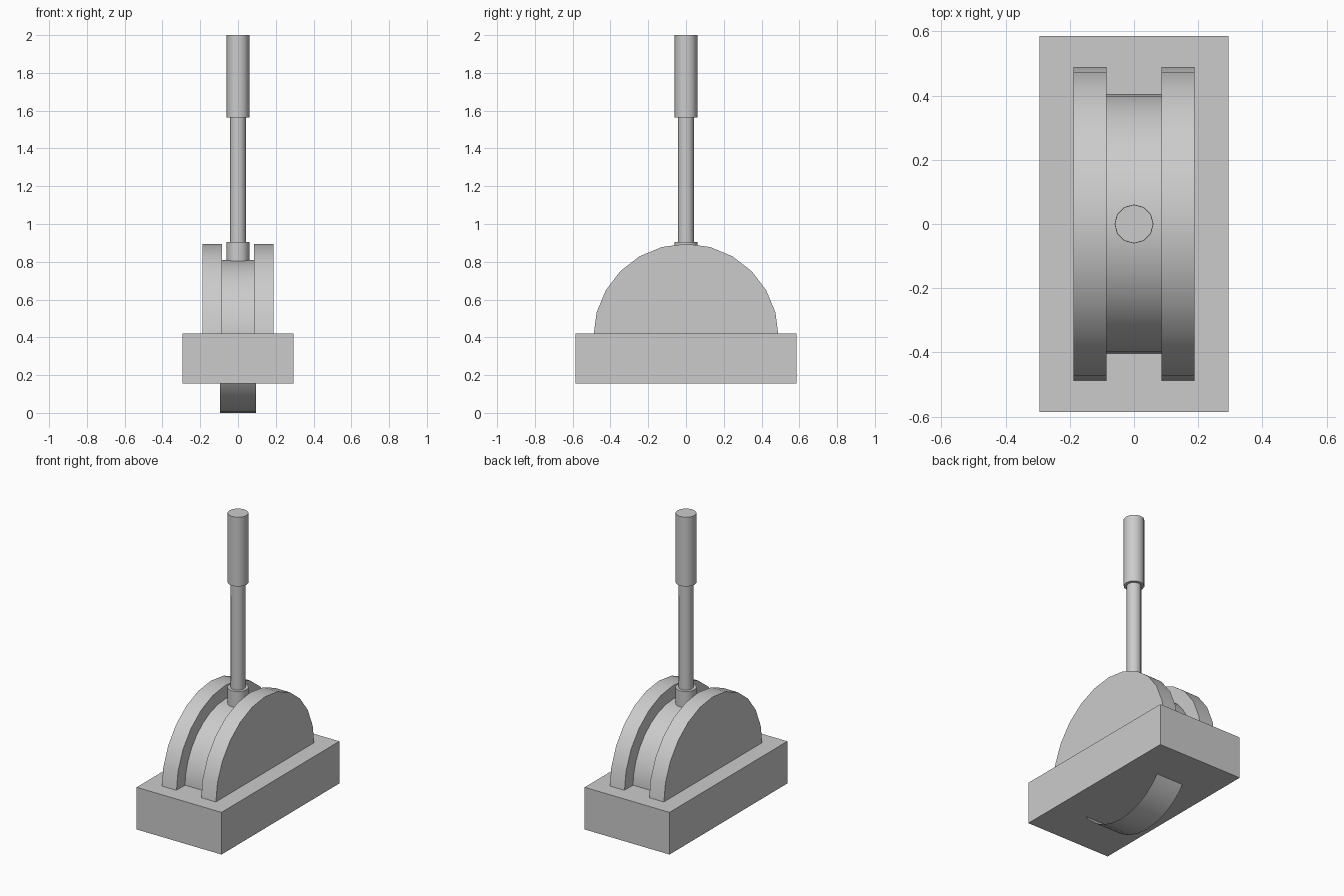
import bpy, math

if "Cube" in bpy.data.objects:
    bpy.data.objects.remove(bpy.data.objects["Cube"])

AXIS_Z = 0.405  # centre of the wheel and side plates


def make(name, verts, faces, smooth=False):
    mesh = bpy.data.meshes.new(name)
    mesh.from_pydata(verts, [], faces)
    obj = bpy.data.objects.new(name, mesh)
    bpy.context.collection.objects.link(obj)
    if smooth:
        bpy.context.view_layer.objects.active = obj
        obj.select_set(True)
        bpy.ops.object.shade_smooth_by_angle(angle=math.radians(35))
        obj.select_set(False)
    return obj


def extrude_x(name, profile, x0, x1, closed=True, smooth=True):
    """Extrude a (y, z) profile along x, with or without end caps."""
    n = len(profile)
    verts = [(x, y, z) for x in (x0, x1) for y, z in profile]
    faces = [(i, n + i, n + (i + 1) % n, (i + 1) % n) for i in range(n)]
    faces = [f[::-1] for f in faces]
    if closed:
        faces += [tuple(reversed(range(n))), tuple(range(n, 2 * n))]
    return make(name, verts, faces, smooth)


def arc(radius, degrees, steps):
    return [(radius * math.cos(math.radians(degrees) * i / steps),
             AXIS_Z + radius * math.sin(math.radians(degrees) * i / steps))
            for i in range(steps + 1)]


def rod(name, radius, z0, z1):
    bpy.ops.mesh.primitive_cylinder_add(vertices=12, radius=radius, depth=z1 - z0,
                                        location=(0, 0, (z0 + z1) / 2))
    obj = bpy.context.object
    obj.name = name
    bpy.ops.object.shade_smooth_by_angle(angle=math.radians(35))
    obj.select_set(False)


# Base block
bpy.ops.mesh.primitive_cube_add(size=1, location=(0, 0, 0.2875))
base = bpy.context.object
base.name = "base"
base.scale = (0.59, 1.17, 0.265)
base.select_set(False)

# Half-disc side plates
extrude_x("side_plate_left", arc(0.49, 180, 12), -0.188, -0.086)
extrude_x("side_plate_right", arc(0.49, 180, 12), 0.086, 0.188)

# Inner wheel rim, open at the sides and poking out under the base
extrude_x("wheel_rim", arc(0.405, 360, 32)[:-1], -0.095, 0.095, closed=False)

# Lever: collar, shaft and grip
rod("lever_collar", 0.061, 0.79, 0.905)
rod("lever_shaft", 0.042, 0.88, 1.58)
rod("lever_grip", 0.06, 1.565, 2.0)
